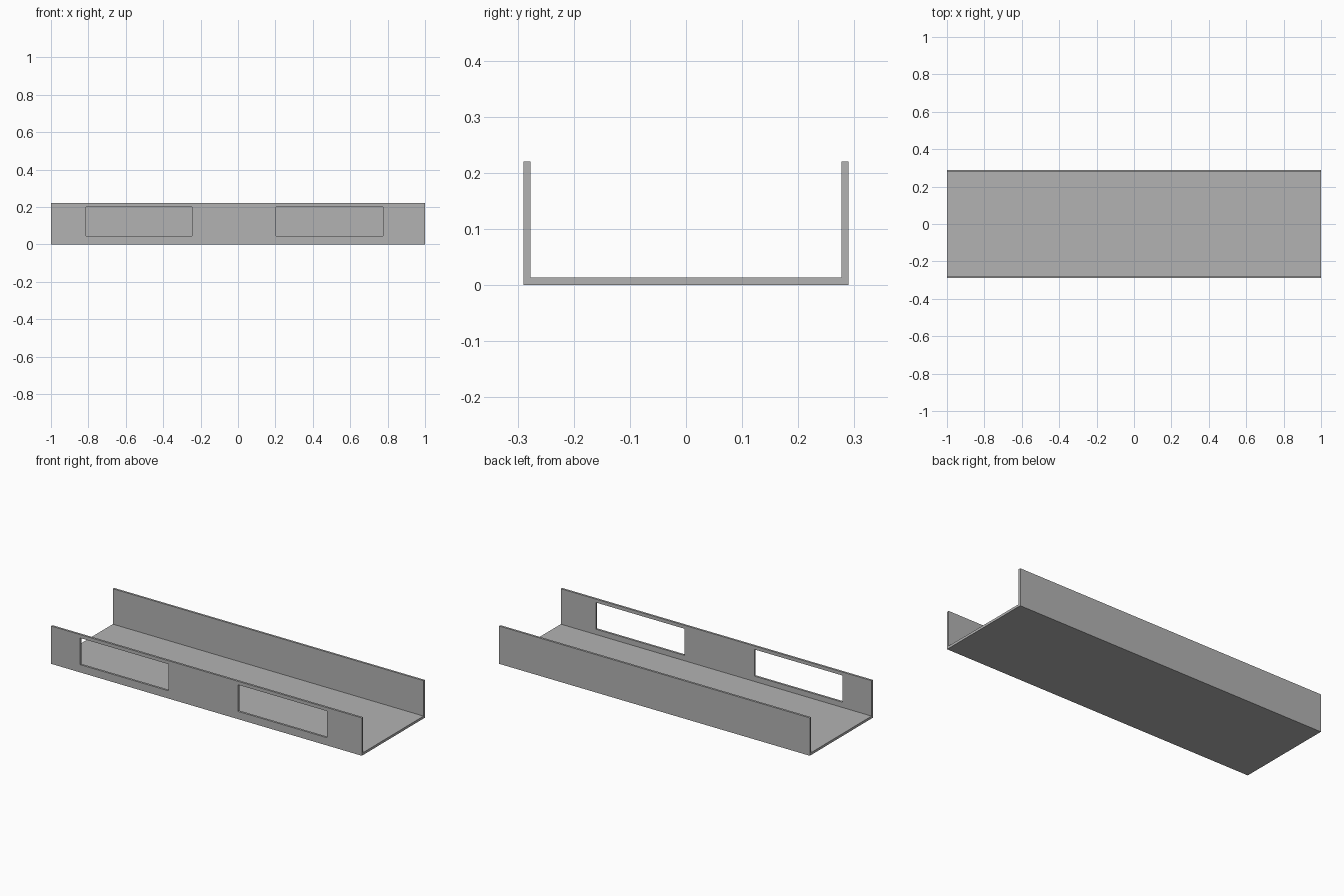
import bpy
import bmesh

if "Cube" in bpy.data.objects:
    bpy.data.objects.remove(bpy.data.objects["Cube"], do_unlink=True)

LENGTH, HALF_WIDTH, HEIGHT = 2.0, 0.29, 0.22
WALL, FLOOR = 0.0125, 0.014
WINDOWS = [(-0.813, -0.245), (0.203, 0.775)]   # x ranges
SILL, HEAD = 0.045, 0.2

grey = bpy.data.materials.new("plain grey")
grey.use_nodes = True
colour = (0.45, 0.45, 0.45, 1)
grey.diffuse_color = colour
grey.node_tree.nodes["Principled BSDF"].inputs["Base Color"].default_value = colour


def add_object(name, bm):
    bmesh.ops.recalc_face_normals(bm, faces=bm.faces)
    mesh = bpy.data.meshes.new(name)
    bm.to_mesh(mesh)
    bm.free()
    mesh.materials.append(grey)
    obj = bpy.data.objects.new(name, mesh)
    bpy.context.collection.objects.link(obj)
    return obj


def extrude_profile(name, points, x0, x1):
    """Extrude a closed (y, z) outline along x."""
    bm = bmesh.new()
    face = bm.faces.new([bm.verts.new((x0, y, z)) for y, z in points])
    result = bmesh.ops.extrude_face_region(bm, geom=[face])
    verts = [v for v in result["geom"] if isinstance(v, bmesh.types.BMVert)]
    bmesh.ops.translate(bm, verts=verts, vec=(x1 - x0, 0, 0))
    return add_object(name, bm)


# U-shaped channel: floor and two side walls in one piece
inner = HALF_WIDTH - WALL
half = [(HALF_WIDTH, 0), (HALF_WIDTH, HEIGHT), (inner, HEIGHT), (inner, FLOOR)]
outline = half + [(-y, z) for y, z in reversed(half)]
channel = extrude_profile("channel_tray", outline, -LENGTH / 2, LENGTH / 2)

# Two rectangular windows through the front wall
y0, y1 = -HALF_WIDTH - 0.05, -inner + 0.05
opening = [(y0, SILL), (y1, SILL), (y1, HEAD), (y0, HEAD)]
for i, (x0, x1) in enumerate(WINDOWS):
    cutter = extrude_profile(f"window_cutter_{i + 1}", opening, x0, x1)
    cutter.hide_render = True
    cutter.hide_set(True)
    cut = channel.modifiers.new(f"window_{i + 1}", 'BOOLEAN')
    cut.operation = 'DIFFERENCE'
    cut.solver = 'EXACT'
    cut.object = cutter
